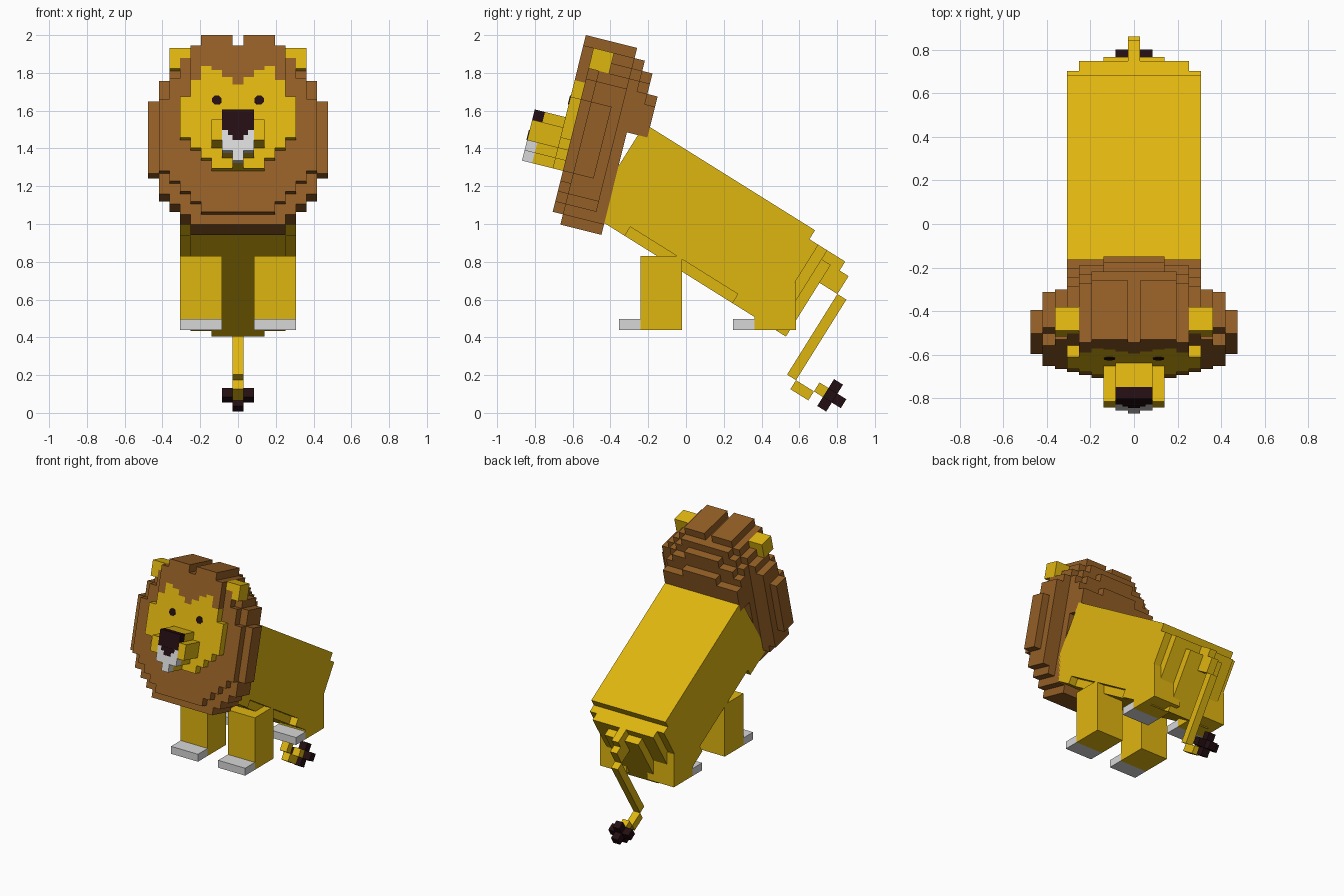
import bpy, bmesh, math
from mathutils import Matrix, Vector

if "Cube" in bpy.data.objects:
    bpy.data.objects.remove(bpy.data.objects["Cube"])

V = 0.0559  # size of one cube


def material(name, rgb):
    m = bpy.data.materials.new(name)
    m.diffuse_color = (*rgb, 1)
    m.use_nodes = True
    m.node_tree.nodes["Principled BSDF"].inputs["Base Color"].default_value = m.diffuse_color
    return m


YELLOW = material("golden fur", (0.74, 0.465, 0.005))
BROWN = material("brown mane", (0.295, 0.113, 0.019))
BLACK = material("dark nose", (0.017, 0.0044, 0.006))
WHITE = material("pale grey", (0.68, 0.68, 0.68))

# Tilted frames: boxes are given in cubes as x, depth (backwards), drop (downwards)
HEAD = Matrix.Translation((0, -0.53, 2.0)) @ Matrix.Rotation(math.radians(-14), 4, 'X')
BODY = Matrix.Translation((0, 0.683, 0.967)) @ Matrix.Rotation(math.radians(-32), 4, 'X')


def build(name, mat, frame, boxes, mirror=False):
    """One object from boxes (x0, x1, depth0, depth1, drop0, drop1)."""
    bm = bmesh.new()
    for x0, x1, u0, u1, d0, d1 in boxes:
        for s in ((1, -1) if mirror else (1,)):
            c = Vector((s * (x0 + x1) / 2, (u0 + u1) / 2, -(d0 + d1) / 2)) * V
            size = Vector((x1 - x0, u1 - u0, d1 - d0)) * V
            bmesh.ops.create_cube(bm, size=1, matrix=Matrix.Translation(c) @ Matrix.Diagonal((*size, 1)))
    me = bpy.data.meshes.new(name)
    bm.to_mesh(me)
    bm.free()
    me.materials.append(mat)
    ob = bpy.data.objects.new(name, me)
    ob.matrix_world = frame
    bpy.context.collection.objects.link(ob)
    return ob


def slabs(rows):
    """Centred boxes from (depth0, depth1, half width, drop0, drop1)."""
    return [(-w, w, u0, u1, d0, d1) for u0, u1, w, d0, d1 in rows]


# Mane: layered stepped discs, with a bump at the back of the head
build("mane", BROWN, HEAD, slabs([
    (1, 2, 3.5, 1, 17), (1, 2, 4.5, 1, 16), (1, 2, 5.5, 2, 15), (1, 2, 6.5, 4, 14), (1, 2, 7.5, 6, 13),
    (2, 5, 4.5, 1, 18), (2, 5, 5.5, 2, 17), (2, 5, 6.5, 3, 16), (2, 5, 7.5, 4, 15), (2, 4, 8.5, 6, 13),
    (5, 6, 3.5, 1, 18), (5, 6, 4.5, 2, 18), (5, 6, 5.5, 3, 17),
    (6, 7, 2.5, 2, 8), (6, 7, 4.5, 3, 8), (6, 7, 5.5, 4, 8),
    (7, 8, 2.5, 4, 8), (7, 8, 5.5, 5, 8)]))
build("mane_crest", BROWN, HEAD, [(0.5, 3.5, 1, 5, 0, 1)], True)

# Face and fringe: columns of (fringe top, face top, face bottom) from the middle outwards
columns = [(1, 4.8, 13), (0, 4.1, 13), (0, 3.4, 13), (0, 3, 12), (1, 4.4, 11), (6, 6, 10)]
face, fringe = [], []
for i, (top, mid, low) in enumerate(columns):
    x0 = max(i - 0.5, 0)
    face.append((x0, i + 0.5, 0, 1, mid, low))
    if mid > top:
        fringe.append((x0, i + 0.5, 0, 1, top, mid))
build("face", YELLOW, HEAD, face, True)
build("fringe", BROWN, HEAD, fringe, True)

# Ears
build("ears", YELLOW, HEAD, [(4.5, 6.5, 1, 3, 1, 2), (5.5, 6.5, 1, 3, 2, 3)], True)

# Muzzle
build("muzzle_cheeks", YELLOW, HEAD, [(1.5, 2.5, -3, 0, 9, 11)], True)
build("muzzle", YELLOW, HEAD, slabs([(-2, 0, 1.5, 8, 12), (-2, 0, 0.5, 12, 13)]))
build("nose", BLACK, HEAD, slabs([(-3, -2, 1.5, 8, 10)]))
build("nose_tip", BLACK, HEAD, slabs([(-3.06, -3, 0.5, 10, 11), (-3.06, -3, 0.95, 10, 10.5)]))
build("chin", WHITE, HEAD, slabs([(-3, -2, 1.5, 10, 12), (-3, -2, 0.5, 12, 13)]))

# Eyes: thin octagonal plates
for side, s in (("left", 1), ("right", -1)):
    bpy.ops.mesh.primitive_cylinder_add(vertices=8, radius=0.48 * V, depth=0.008)
    eye = bpy.context.object
    eye.name = "eye_" + side
    eye.data.materials.append(BLACK)
    eye.matrix_world = (HEAD @ Matrix.Translation((s * 2 * V, 0, -6.35 * V))
                        @ Matrix.Rotation(math.pi / 2, 4, 'X') @ Matrix.Rotation(math.pi / 8, 4, 'Z'))

# Body with narrower belly and stepped rump
build("body", YELLOW, BODY, slabs([
    (-19, -15, 5.5, 0, 10), (-15, -3, 5.5, 0, 9), (-15, -3, 4.5, 9, 10), (-3, 0, 5.5, 0, 10)]))
build("rump", YELLOW, BODY, slabs([(0, 1, 5.5, 1, 10), (1, 2, 4.5, 1, 10), (2, 3, 2.5, 2, 10)]))

# Tail with dark tuft
build("tail", YELLOW, BODY, slabs([
    (2, 4, 0.5, 1, 2), (3, 5, 0.5, 2, 4), (5, 6, 0.5, 4, 13), (6, 8, 0.5, 13, 14), (8, 9, 0.5, 12, 13)]))
build("tail_tuft", BLACK, BODY, slabs([(9, 10, 0.5, 11, 14), (9, 11, 0.5, 12, 13), (9, 10, 1.5, 12, 13)]))

# Legs and paws (upright, positions in units): front face y, top z
for name, y, top in (("front", -0.24, 0.83), ("hind", 0.363, 0.69)):
    y0, y1, z0 = y / V, (y + 0.22) / V, -0.44 / V
    build(name + "_legs", YELLOW, Matrix(), [(1.5, 5.5, y0, y1, -top / V, z0)], True)
    build(name + "_paws", WHITE, Matrix(), [(1.5, 5.5, y0 - 2.05, y0, z0 - 1, z0)], True)
